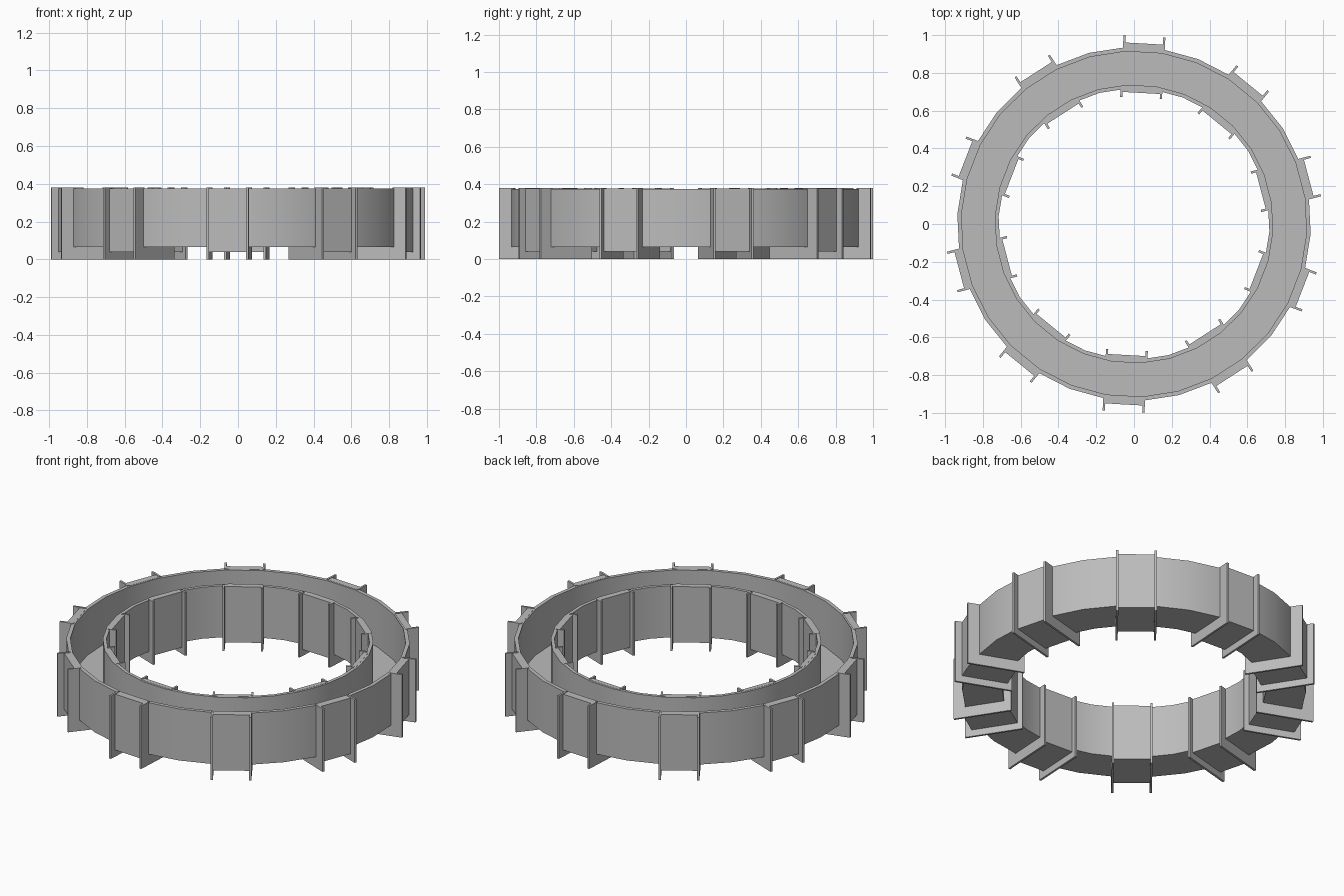
import bpy
import bmesh
import math
from mathutils import Matrix, Vector

cube = bpy.data.objects.get("Cube")
if cube:
    bpy.data.objects.remove(cube, do_unlink=True)

grey = bpy.data.materials.new("concrete grey")
grey.use_nodes = True
colour = (0.5, 0.5, 0.5, 1)
grey.diffuse_color = colour
grey.node_tree.nodes["Principled BSDF"].inputs["Base Color"].default_value = colour

SIDES, FRAMES = 30, 10
TOP = 0.375
START = math.radians(86.8)
HALF_WIDTH = 0.105
FIN = 0.012


def finish(name, bm):
    bmesh.ops.recalc_face_normals(bm, faces=bm.faces)
    mesh = bpy.data.meshes.new(name)
    bm.to_mesh(mesh)
    bm.free()
    mesh.materials.append(grey)
    obj = bpy.data.objects.new(name, mesh)
    bpy.context.collection.objects.link(obj)
    return obj


def u_profile(inner, outer, bottom, wall_in, wall_out, floor, top):
    """Radial U section, as (radius, height) points."""
    return [(inner, bottom), (outer, bottom), (outer, top), (wall_out, top),
            (wall_out, floor), (wall_in, floor), (wall_in, top), (inner, top)]


def u_slab(name, profile, centre, width, angle):
    """U section extruded along the tangent and turned to its place on the ring."""
    bm = bmesh.new()
    face = bm.faces.new([bm.verts.new((r, centre - width / 2, z)) for r, z in profile])
    ext = bmesh.ops.extrude_face_region(bm, geom=[face])
    moved = [v for v in ext["geom"] if isinstance(v, bmesh.types.BMVert)]
    bmesh.ops.translate(bm, verts=moved, vec=Vector((0, width, 0)))
    bmesh.ops.transform(bm, matrix=Matrix.Rotation(angle, 4, "Z"), verts=bm.verts)
    return finish(name, bm)


# Ring trough: U section swept round with one flat side under each frame
bm = bmesh.new()
turn = Matrix.Rotation(START - math.pi / SIDES, 3, "Z")
section = u_profile(0.718, 0.937, 0.065, 0.738, 0.915, 0.1, TOP)
loops = []
for i in range(SIDES):
    spin = turn @ Matrix.Rotation(math.tau * i / SIDES, 3, "Z")
    loops.append([bm.verts.new(spin @ Vector((r, 0, z))) for r, z in section])
for i, a in enumerate(loops):
    b = loops[(i + 1) % SIDES]
    for j in range(len(section)):
        k = (j + 1) % len(section)
        bm.faces.new((a[j], b[j], b[k], a[k]))
ring = finish("ring_trough", bm)
bpy.ops.object.select_all(action="DESELECT")
ring.select_set(True)
bpy.context.view_layer.objects.active = ring
bpy.ops.object.shade_smooth_by_angle(angle=math.radians(30))

# Frames: a flat cladding channel between two projecting fins
cladding = u_profile(0.695, 0.957, 0.04, 0.722, 0.918, 0.085, TOP + 0.001)
fin = u_profile(0.668, 0.995, 0, 0.712, 0.92, 0.08, TOP + 0.004)
for n in range(FRAMES):
    angle = START + math.tau * n / FRAMES
    u_slab(f"frame_cladding_{n + 1}", cladding, 0, 2 * HALF_WIDTH, angle)
    for side, label in ((-1, "a"), (1, "b")):
        u_slab(f"frame_fin_{n + 1}{label}", fin, side * HALF_WIDTH, FIN, angle)
